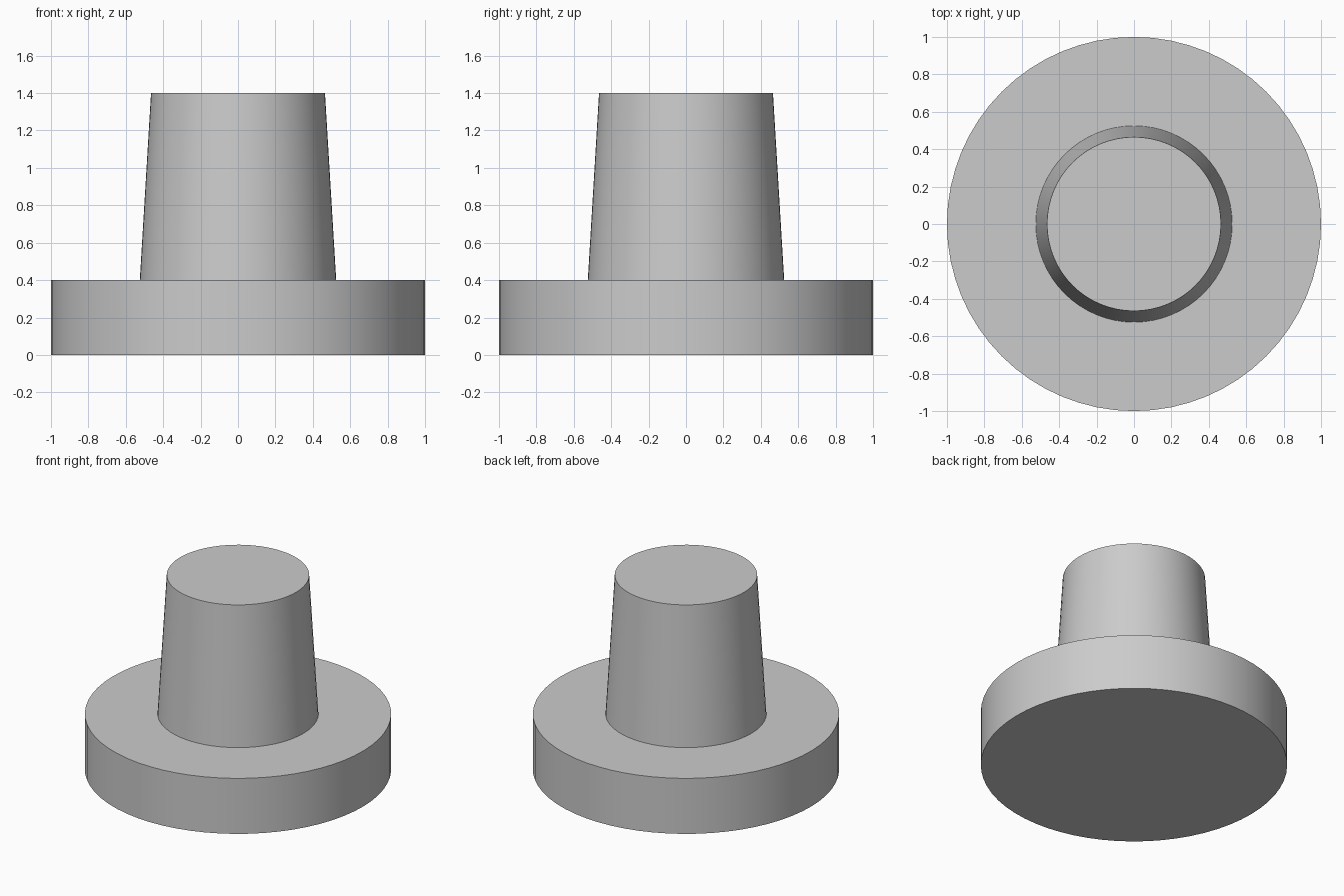
import bpy
import math

default_cube = bpy.data.objects.get("Cube")
if default_cube:
    bpy.data.objects.remove(default_cube, do_unlink=True)

grey = bpy.data.materials.new("plain_grey")
grey.use_nodes = True
colour = (0.6, 0.6, 0.6, 1)
grey.diffuse_color = colour
grey.node_tree.nodes["Principled BSDF"].inputs["Base Color"].default_value = colour


def add_round_part(name, bottom_radius, top_radius, bottom, top):
    """Add a smooth-sided round part with flat, sharp-edged ends."""
    bpy.ops.mesh.primitive_cone_add(
        vertices=64, radius1=bottom_radius, radius2=top_radius,
        depth=top - bottom, location=(0, 0, (bottom + top) / 2))
    part = bpy.context.object
    part.name = name
    part.data.materials.append(grey)
    bpy.ops.object.shade_smooth_by_angle(angle=math.radians(30))
    return part


# Wide disc base
add_round_part("base_disc", 1.0, 1.0, 0.0, 0.4)

# Tapered post standing on the base
add_round_part("tapered_post", 0.525, 0.465, 0.4, 1.4)
